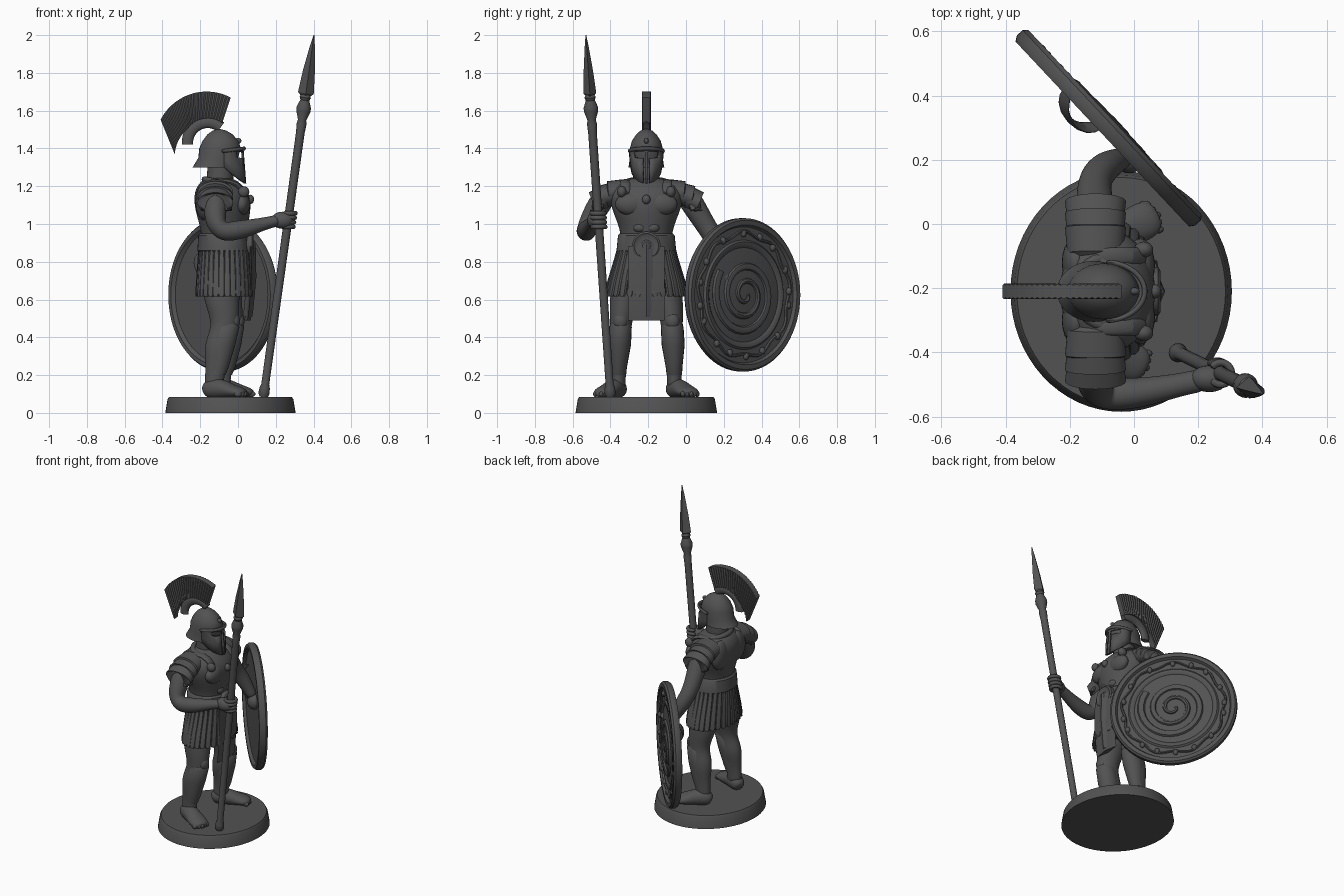
import bpy, bmesh, math, random
from mathutils import Vector

cube = bpy.data.objects.get("Cube")
if cube:
    bpy.data.objects.remove(cube, do_unlink=True)
random.seed(4)
X, Y, Z = Vector((1, 0, 0)), Vector((0, 1, 0)), Vector((0, 0, 1))
MID = -.21          # y of the body's centre plane
SIDES = (("spear", -1), ("shield", 1))

grey = bpy.data.materials.new("dark grey")
grey.use_nodes = True
grey.diffuse_color = (.085, .085, .087, 1)
grey.node_tree.nodes["Principled BSDF"].inputs["Base Color"].default_value = grey.diffuse_color


def finish(obj, name, sub=0, angle=40):
    obj.name = name
    obj.data.materials.append(grey)
    bpy.ops.object.select_all(action='DESELECT')
    obj.select_set(True)
    bpy.context.view_layer.objects.active = obj
    bpy.ops.object.shade_smooth_by_angle(angle=math.radians(angle))
    if sub:
        mod = obj.modifiers.new("Rounding", 'SUBSURF')
        mod.levels = mod.render_levels = sub
    return obj


def from_bmesh(bm, name, **kw):
    bmesh.ops.recalc_face_normals(bm, faces=bm.faces)
    mesh = bpy.data.meshes.new(name)
    bm.to_mesh(mesh)
    bm.free()
    obj = bpy.data.objects.new(name, mesh)
    bpy.context.collection.objects.link(obj)
    return finish(obj, name, **kw)


def tube(name, path, n=16, ref=X, axis=None, sub=0, closed=False, angle=40):
    """Skin elliptical rings (x, y, z, across, along ref) strung on a path."""
    bm = bmesh.new()
    pts = [Vector(p[:3]) for p in path]
    last = len(pts) - 1
    rings = []
    for i, p in enumerate(path):
        if closed:
            t = pts[(i + 1) % len(pts)] - pts[i - 1]
        else:
            t = pts[min(i + 1, last)] - pts[max(i - 1, 0)]
        t = (axis or t).normalized()
        b = (ref - t * ref.dot(t)).normalized()
        a = t.cross(b)
        angs = [math.tau * k / n for k in range(n)]
        rings.append([bm.verts.new(pts[i] + a * p[3] * math.cos(q) + b * p[4] * math.sin(q))
                      for q in angs])
    pairs = list(zip(rings, rings[1:])) + ([(rings[-1], rings[0])] if closed else [])
    for r, s in pairs:
        for k in range(n):
            bm.faces.new((r[k], r[(k + 1) % n], s[(k + 1) % n], s[k]))
    if not closed:
        bm.faces.new(rings[0])
        bm.faces.new(rings[-1])
    return from_bmesh(bm, name, sub=sub, angle=angle)


def stack(name, rows, **kw):
    """Upright body of rows (z, x, depth, width) on the centre plane."""
    return tube(name, [(x, MID, z, w, d) for z, x, d, w in rows], axis=Z, **kw)


def ball(name, loc, size):
    bpy.ops.mesh.primitive_uv_sphere_add(segments=20, ring_count=12, location=loc)
    bpy.context.object.scale = size
    return finish(bpy.context.object, name, angle=80)


# Base
tube("base", [(-.04, MID, z, .375 - i, .345 - i) for z, i in ((0, 0), (.072, .012), (.085, .02))],
     n=64, axis=Z)

# Torso, neck, belt
stack("cuirass", [(.8, -.075, .125, .15), (.92, -.075, .115, .13), (1, -.075, .13, .15),
                  (1.08, -.08, .15, .185), (1.15, -.085, .15, .2), (1.2, -.095, .125, .18),
                  (1.25, -.1, .075, .09)], n=24, sub=2)
stack("neck", [(1.15, -.1, .07, .07), (1.33, -.09, .07, .07)])
stack("belt", [(.85, -.075, .13, .15), (.86, -.075, .14, .158), (.94, -.075, .135, .15),
               (.95, -.075, .125, .14)], n=40)
tube("collar", [(-.09 + .085 * math.cos(a), MID + .105 * math.sin(a), 1.215 - .02 * math.cos(a), .018, .018)
                for a in (math.tau * k / 32 for k in range(32))], n=10, ref=Z, closed=True)
tube("belt_medallion", [(x, MID, .885, r, r) for x, r in
                        ((.04, .075), (.075, .075), (.082, .065), (.076, .055), (.076, .03), (.088, .02))],
     n=32, ref=Z, axis=X)
for s in (-1, 1):
    ball("chest_muscle", (.02, MID + s * .08, 1.105), (.045, .085, .06))
    ball("back_muscle", (-.18, MID + s * .09, 1.12), (.045, .08, .1))
    ball("chest_clasp", (.03, MID + s * .13, 1.17), (.03, .025, .03))
    for k in range(2):
        ball("stomach_muscle", (.03, MID + s * .035, .98 + k * .05), (.025, .035, .026))
ball("chest_boss", (.065, MID, 1.13), (.02, .022, .025))

# Skirt with hanging strips and front apron
stack("skirt_lining", [(.64, -.07, .12, .2), (.87, -.075, .12, .14)], n=32)
for k in range(30):
    a = math.tau * k / 30
    out = Vector((math.cos(a), math.sin(a), 0))
    rows = ((.87, .125, .145, .012), (.82, .13, .158, .016), (.7, .138, .195, .02),
            (.63, .142, .212, .021), (.615, .142, .214, .012))
    tube("skirt_strip", [(-.072 + dx * out.x, MID + dy * out.y, z, w, .012)
                         for z, dx, dy, w in rows], n=8, ref=out, axis=Z)
apron = [(.88, .068), (.7, .072), (.52, .055), (.49, .05)]
for name, w, d in (("apron", .08, .012), ("apron_panel", .05, .018)):
    tube(name, [(x, MID, z + (.012 - d) * -3, w * 1.2, d * 1.4) for z, x in apron],
         n=4, ref=X + Y * 1e-4, axis=Z)

# Legs and feet
for side, s in SIDES:
    lead = .035 if s > 0 else 0
    rows = [(.75, -.09, .09, .1, .085), (.62, -.09, .115, .1, .08), (.53, -.075, .13, .082, .066),
            (.46, -.07, .135, .072, .058), (.4, -.09, .14, .076, .058), (.34, -.1, .142, .08, .06),
            (.26, -.115, .147, .058, .045), (.19, -.125, .148, .05, .038), (.12, -.125, .148, .055, .042)]
    tube(side + "_leg", [(x + lead * min(1, (.8 - z) * 2), MID + s * dy, z, w, d)
                         for z, x, dy, d, w in rows], axis=Z, sub=2)
    shin = [(.47, -.05, .137, .05, .05), (.455, -.062, .137, .07, .06), (.36, -.084, .142, .07, .061),
            (.24, -.105, .147, .055, .044), (.2, -.115, .148, .048, .041)]
    tube(side + "_greave", [(x + lead * min(1, (.8 - z) * 2), MID + s * dy, z, w, d)
                            for z, x, dy, d, w in shin], axis=Z, n=20)
    ball(side + "_kneecap", (-.02 + lead * .7, MID + s * .137, .485), (.03, .038, .045))
    # Foot runs from heel to toe, splayed outward
    heel, way = Vector((-.18 + lead, MID + s * .13, 0)), Vector((.9, s * .46, 0))
    foot = [(0, .03, .03), (.03, .05, .055), (.1, .052, .055), (.16, .06, .038), (.21, .062, .03), (.245, .04, .02)]
    tube(side + "_foot", [(*(heel + way * t + Z * (.085 + h * .8)), w, h) for t, w, h in foot],
         ref=Z, sub=2)
    for k in range(5):
        p = heel + way * (.232 - .006 * abs(k - 2)) + Vector((-s * .46, .9, 0)) * (k - 2) * .021
        ball("toe", (p.x, p.y, .1), (.02, .013, .016))

# Shoulder guards in overlapping plates, with hanging sleeve strips
for side, s in SIDES:
    for k, (inner, outer, z0, z1) in enumerate(((.12, .2, 1.175, 1.165), (.17, .245, 1.16, 1.14),
                                                (.22, .28, 1.14, 1.11))):
        tube(side + "_shoulder_guard",
             [(-.12, MID + s * (inner - .015), z0, .07, .045), (-.12, MID + s * inner, z0, .088, .062),
              (-.12, MID + s * outer, z1, .095, .062), (-.12, MID + s * (outer + .008), z1, .08, .05)],
             n=24, ref=Z)
    for k in range(9):
        a = math.pi * (k / 8 - .5)
        out = Vector((math.sin(a), s * math.cos(a), 0))
        top = Vector((-.12, MID + s * .22, 1.15)) + out * .06
        low = Vector((-.115, MID + s * .25, 1.06)) + Vector((out.x * .075, out.y * .05, .015 * abs(out.x)))
        tube("sleeve_strip", [(*top, .014, .01), (*low, .016, .01)], n=8, ref=out)
    tube(side + "_strap", [(x, MID + s * .11, z, .03, .014) for x, z in
                           ((.04, 1.15), (0, 1.215), (-.09, 1.235), (-.18, 1.2), (-.22, 1.12))],
         n=8, ref=Z + X * .3, sub=1)

# Arms and hands
tube("spear_arm", [(-.12, -.42, 1.16, .065, .065), (-.12, -.475, 1.08, .062, .062),
                   (-.12, -.515, 1, .056, .056), (-.08, -.53, .955, .055, .052), (-.01, -.53, .965, .053, .05),
                   (.08, -.515, .985, .042, .042), (.17, -.495, 1.01, .03, .034), (.22, -.485, 1.02, .034, .04)],
     ref=Y, sub=2)
ball("spear_hand", (.235, -.482, 1.02), (.06, .042, .045))
tube("shield_arm", [(-.12, 0, 1.16, .065, .065), (-.12, .045, 1.09, .062, .062),
                    (-.125, .1, 1, .055, .055), (-.12, .145, .93, .052, .052), (-.09, .18, .86, .05, .05),
                    (-.05, .2, .78, .036, .036), (-.03, .205, .74, .034, .034)], sub=2)
ball("shield_hand", (-.015, .2, .71), (.045, .042, .05))

# Helmet
stack("helmet_dome", [(1.3, -.125, .115, .095), (1.31, -.122, .112, .093), (1.35, -.105, .105, .087),
                      (1.4, -.095, .11, .087), (1.44, -.093, .095, .076), (1.475, -.095, .066, .053),
                      (1.495, -.098, .035, .03), (1.502, -.1, .008, .008)], n=32, angle=60)
# Face mask as a curved wall with eye openings and a breathing slot
bm = bmesh.new()
cols, rows = [-85, -65, -48, -30, -12, -4, 4, 12, 30, 48, 65, 85], (1, .92, .73, .4, 0)
grid = []
for h in rows:
    line = []
    for c in cols:
        a, low = math.radians(c), 1.215 + .085 * (c / 85) ** 2
        line.append(bm.verts.new((-.085 + (.108 + .014 * (1 - h)) * math.cos(a),
                                  MID + (.078 + .01 * h) * math.sin(a), low + h * (1.395 - low))))
    grid.append(line)
for j in range(len(rows) - 1):
    for i in range(len(cols) - 1):
        c = abs(cols[i] + cols[i + 1]) / 2
        eye, slot = j == 1 and 5 < c < 45, j > 1 and 5 < c < 10
        if not (eye or slot):
            bm.faces.new((grid[j][i], grid[j][i + 1], grid[j + 1][i + 1], grid[j + 1][i]))
mask = from_bmesh(bm, "face_mask")
solid = mask.modifiers.new("Thickness", 'SOLIDIFY')
solid.thickness, solid.offset = .014, 0
tube("brow_ridge", [(-.09 + .125 * math.cos(a), MID + .092 * math.sin(a), 1.385 + .015 * math.cos(a), .009, .011)
                    for a in (math.radians(d) for d in range(-90, 91, 15))], n=8, ref=Z, sub=1)
ball("helmet_rivet", (.0, MID, 1.44), (.018, .012, .016))

# Fan crest with alternating ridges, on a curved holder
bm = bmesh.new()
hub, steps, prev = Vector((-.16, MID, 1.43)), 44, None
for k in range(steps + 1):
    t = k / steps
    half = .024 if k % 2 else .019
    ai, ao = math.radians(54 + 145 * t), math.radians(63 + 91 * t)
    ri, ro = .13 + .055 * max(0, (t - .6) / .4) ** 1.5, .268 + .01 * t
    loop = [bm.verts.new(hub + Vector((r * math.cos(a), y, r * math.sin(a))))
            for r, a, y in ((ri, ai, -half), (ro, ao, -half), (ro, ao, half), (ri, ai, half))]
    if prev:
        for m in range(4):
            bm.faces.new((prev[m], prev[(m + 1) % 4], loop[(m + 1) % 4], loop[m]))
    else:
        bm.faces.new(loop)
    prev = loop
bm.faces.new(prev)
from_bmesh(bm, "crest", angle=20)
tube("crest_holder", [(hub.x + .108 * math.cos(a), MID, hub.z + .108 * math.sin(a), .03, .018)
                      for a in (math.radians(d) for d in range(50, 186, 9))], n=12, ref=Y)

# Spear
butt, tip = Vector((.135, -.4, .085)), Vector((.402, -.53, 2))
spear = [(0, .022), (.01, .03), (.025, .027), (.035, .021), (.73, .023), (.755, .026), (.765, .022),
         (.79, .038), (.8, .038), (.82, .024), (.828, .03), (.836, .022)]
tube("spear_shaft", [(*butt.lerp(tip, t), r, r) for t, r in spear], n=20)
blade = [(.83, .02, .022), (.84, .034, .042), (.9, .025, .032), (.97, .01, .013), (1, .002, .002)]
tube("spear_blade", [(*butt.lerp(tip, t), w, d) for t, w, d in blade], n=4, angle=15)
grip = butt.lerp(tip, .49)
for k in range(4):
    p = butt.lerp(tip, .47 + k * .0125)
    tube("finger", [(p.x + .035 * math.cos(a), p.y + .036 * math.sin(a), p.z, .013, .013)
                    for a in (math.radians(d) for d in range(-150, 151, 30))], n=8, ref=Z, sub=1)

# Round shield facing forward and outward
centre, N, U = Vector((-.08, .298, .625)), Vector((.73, .685, 0)).normalized(), Vector((-.685, .73, 0)).normalized()


def on_shield(r, a, h):
    return centre + N * h + U * r * math.cos(a) + Z * r * math.sin(a)


dish = [(-.005, .02), (-.008, .36), (-.026, .375), (-.026, .395), (-.01, .406), (.015, .406), (.028, .395),
        (.028, .37), (.01, .36), (.01, .29), (.02, .28), (.02, .262), (.01, .25), (.016, .2), (.026, .02)]
tube("shield", [(*(centre + N * h), r, r) for h, r in dish], n=72, ref=Z, axis=N)
turns = [k / 70 for k in range(71)]
tube("shield_spiral", [(*on_shield(.015 + .2 * t, -t * 2.6 * math.tau, .022 - .006 * t), .012 + .012 * t, .016)
                       for t in turns], n=8, ref=N)
tube("shield_scroll", [(*on_shield(.325 + .012 * math.sin(9 * a), a, .012), .008, .011)
                       for a in (math.tau * k / 120 for k in range(120))], n=6, ref=N, closed=True)
for k in range(16):
    a = math.tau * (k + random.random() * .6) / 16
    ball("shield_stud", on_shield(.325, a, .014), (.016, .016, .02))
tube("shield_strap", [(*on_shield(r, .9, h), .03, .01) for r, h in
                      ((.04, -.01), (.08, -.06), (.16, -.075), (.24, -.06), (.28, -.01))], n=8, ref=N, sub=1)
